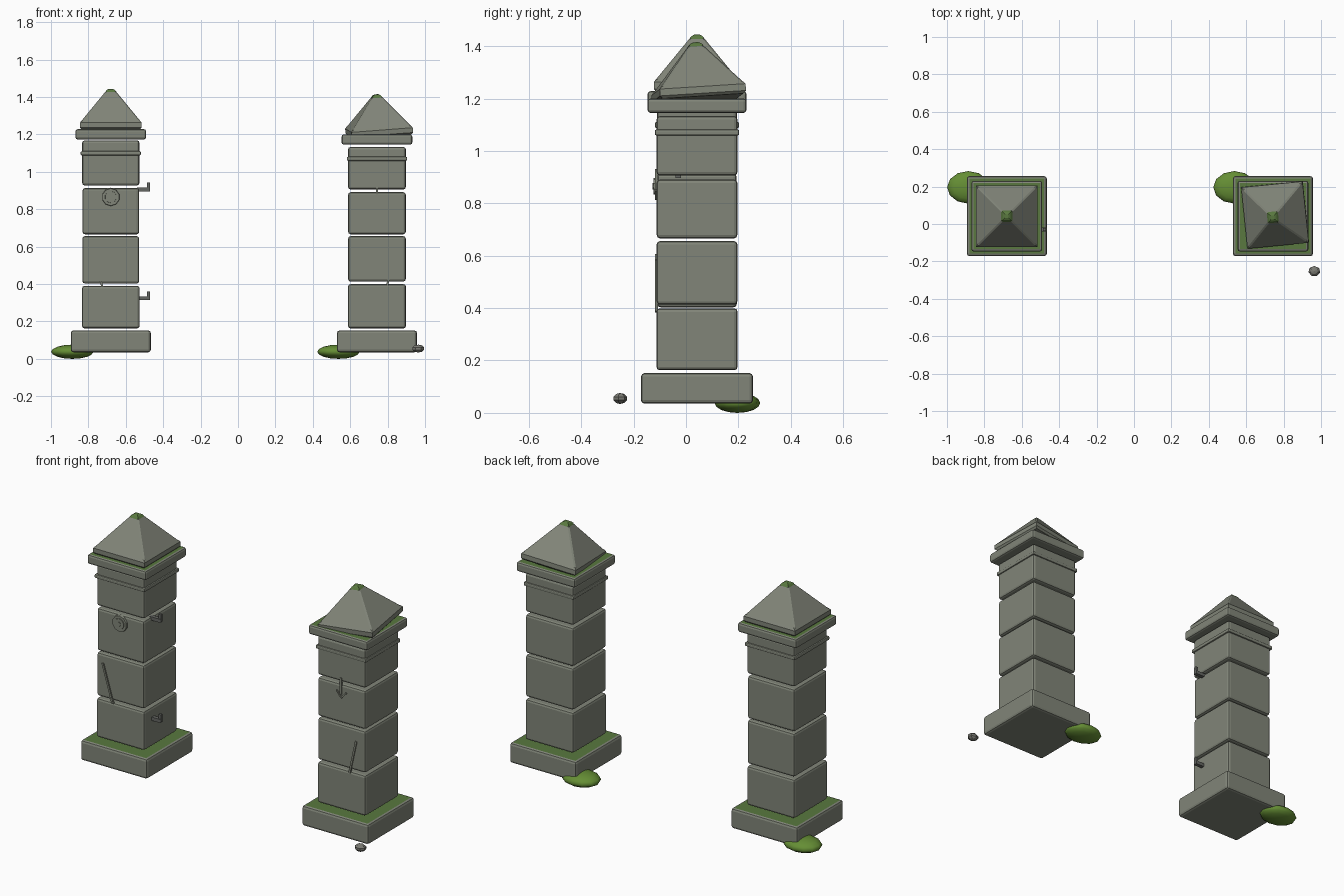
import bpy, bmesh, math
from mathutils import Matrix, Vector

if "Cube" in bpy.data.objects:
    bpy.data.objects.remove(bpy.data.objects["Cube"])


def mat(name, r, g, b):
    m = bpy.data.materials.new(name)
    m.diffuse_color = (r, g, b, 1)
    m.use_nodes = True
    m.node_tree.nodes["Principled BSDF"].inputs["Base Color"].default_value = m.diffuse_color
    return m


STONE = mat("grey_stone", 0.22, 0.235, 0.19)
MOSS = mat("stone_moss", 0.10, 0.19, 0.05)
LEAF = mat("moss_clump_green", 0.13, 0.27, 0.035)
IRON = mat("dark_iron", 0.13, 0.135, 0.125)
PEBBLE = mat("pebble_grey", 0.20, 0.20, 0.175)
YC = 0.042  # shared pillar centre in y


def finish(name, bm, mats, mossy_above=None, smooth=False):
    """Make an object; flat upward faces above a height get the second material."""
    bmesh.ops.recalc_face_normals(bm, faces=bm.faces[:])
    for f in bm.faces:
        f.smooth = smooth
        if mossy_above is not None and f.normal.z > 0.95 and f.calc_center_median().z > mossy_above:
            f.material_index = 1
    me = bpy.data.meshes.new(name)
    bm.to_mesh(me)
    bm.free()
    for m in mats:
        me.materials.append(m)
    ob = bpy.data.objects.new(name, me)
    bpy.context.collection.objects.link(ob)
    return ob


def box(name, centre, size, bevel=0.0, mats=(STONE,), moss=None, segs=2, turn=None):
    bm = bmesh.new()
    bmesh.ops.create_cube(bm, size=1, matrix=Matrix.Diagonal((*size, 1)))
    if bevel:
        bmesh.ops.bevel(bm, geom=bm.edges[:], offset=bevel, segments=segs,
                        profile=0.5, affect='EDGES')
    m = Matrix.Translation(centre)
    if turn is not None:
        m = m @ turn
    bm.transform(m)
    return finish(name, bm, mats, moss)


def slab(name, x, z0, z1, width, bevel, moss=None):
    return box(name, (x, YC, (z0 + z1) / 2), (width, width, z1 - z0), bevel, (STONE, MOSS), moss)


def cap(name, matrix):
    """Pyramid capstone lofted from square sections (half width, height)."""
    sections = [(0.155, 0), (0.165, 0.01), (0.165, 0.036), (0.155, 0.048),
                (0.030, 0.200), (0.021, 0.211), (0.010, 0.217)]
    bm = bmesh.new()
    rings = [[bm.verts.new((h * sx, h * sy, z)) for sx, sy in ((-1, -1), (1, -1), (1, 1), (-1, 1))]
             for h, z in sections]
    for a, b in zip(rings, rings[1:]):
        for i in range(4):
            f = bm.faces.new((a[i], a[(i + 1) % 4], b[(i + 1) % 4], b[i]))
            f.material_index = 1 if a[0].co.z > 0.19 else 0
    bm.faces.new(rings[0])
    bm.faces.new(rings[-1]).material_index = 1
    # soften the four hip edges
    hips = [e for e in bm.edges if abs(e.verts[0].co.z - e.verts[1].co.z) > 0.1]
    bmesh.ops.bevel(bm, geom=hips, offset=0.006, segments=1, affect='EDGES')
    bm.transform(matrix)
    return finish(name, bm, (STONE, MOSS))


def strip(name, a, b, width=0.011):
    """Thin raised crack line on the front face between two (x, z) points."""
    d = Vector((b[0] - a[0], 0, b[1] - a[1]))
    turn = Matrix.Rotation(math.atan2(d.x, d.z), 4, 'Y')
    c = ((a[0] + b[0]) / 2, YC - 0.154, (a[1] + b[1]) / 2)
    return box(name, c, (width, 0.012, d.length), turn=turn)


def blob(name, centre, radii, material, segs, rings):
    bm = bmesh.new()
    bmesh.ops.create_uvsphere(bm, u_segments=segs, v_segments=rings, radius=1)
    bm.transform(Matrix.Translation(centre) @ Matrix.Diagonal((*radii, 1)))
    return finish(name, bm, (material,), smooth=(material is LEAF))


def pillar(side, x, blocks, band_z, top):
    slab(side + "_base", x, 0.035, 0.152, 0.428, 0.014, moss=0.1)
    for i, (z0, z1, w) in enumerate(blocks):
        slab(f"{side}_block_{i + 1}", x, z0, z1, w, 0.013)
    slab(side + "_band", x, band_z - 0.011, band_z + 0.011, 0.322, 0.006)
    slab(side + "_cap_slab", x, top - 0.055, top, 0.378, 0.012, moss=0.1)
    blob(side + "_moss_clump", (x - 0.206, 0.196, 0.038), (0.113, 0.087, 0.038), LEAF, 12, 8)


LX, RX = -0.68, 0.743
pillar("left", LX, [(0.163, 0.390, 0.308), (0.403, 0.656, 0.304),
                    (0.666, 0.913, 0.303), (0.927, 1.168, 0.306)], 1.099, 1.228)
pillar("right", RX, [(0.163, 0.399, 0.310), (0.413, 0.656, 0.308),
                     (0.666, 0.891, 0.308), (0.906, 1.133, 0.309)], 1.070, 1.200)

# capstones: the right one has slipped
cap("left_cap", Matrix.Translation((LX, YC, 1.227)))
cap("right_cap", Matrix.Translation((RX + 0.013, YC + 0.008, 1.198))
    @ Matrix.Rotation(math.radians(-4), 4, 'Y') @ Matrix.Rotation(math.radians(4), 4, 'X')
    @ Matrix.Rotation(math.radians(5.6), 4, 'Z'))

# round boss on the left pillar front
for name, r, depth, m in (("boss_ring", 0.050, 0.010, STONE), ("boss_disc", 0.034, 0.015, STONE),
                          ("boss_stud", 0.014, 0.018, STONE)):
    bm = bmesh.new()
    bmesh.ops.create_cone(bm, cap_ends=True, segments=10, radius1=r, radius2=r * 0.92, depth=depth + 0.01)
    bm.transform(Matrix.Translation((LX, YC - 0.151 - depth / 2 + 0.005, 0.865))
                 @ Matrix.Rotation(math.pi / 2, 4, 'X'))
    finish(name, bm, (m,))

# gate hinge pins on the inner side of the left pillar
for name, z in (("upper", 0.906), ("lower", 0.324)):
    box(name + "_hinge_arm", (-0.506, -0.03, z), (0.07, 0.022, 0.020), mats=(IRON,))
    box(name + "_hinge_pin", (-0.478, -0.03, z + 0.014), (0.015, 0.015, 0.044), mats=(IRON,))

# cracks
strip("left_crack", (-0.79, 0.605), (-0.725, 0.385))
strip("right_crack", (0.84, 0.585), (0.797, 0.39))
strip("hook_crack_stem", (0.742, 0.93), (0.742, 0.835))
strip("hook_crack_left", (0.714, 0.852), (0.745, 0.815), 0.008)
strip("hook_crack_right", (0.745, 0.815), (0.777, 0.850), 0.008)

# loose pebble
blob("pebble", (0.964, -0.252, 0.055), (0.034, 0.029, 0.021), PEBBLE, 7, 5)
